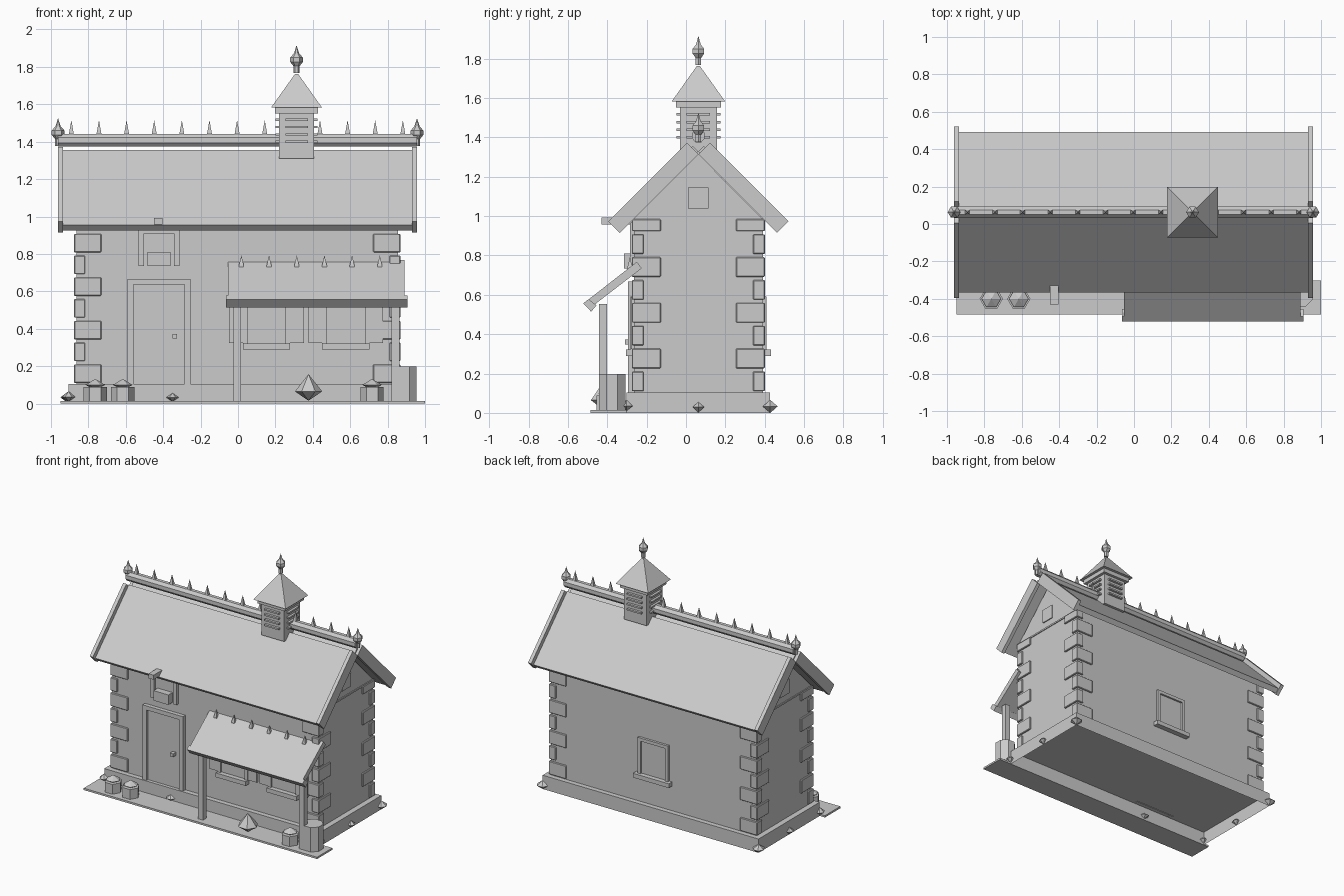
import bpy, bmesh, math
from mathutils import Matrix

cube = bpy.data.objects.get("Cube")
if cube:
    bpy.data.objects.remove(cube)

stone = bpy.data.materials.new("plain grey")
stone.use_nodes = True
GREY = (0.6, 0.6, 0.6, 1)
stone.diffuse_color = GREY
stone.node_tree.nodes["Principled BSDF"].inputs["Base Color"].default_value = GREY

CX, CY = -0.004, 0.063          # centre of the house
WX, WY = 0.86, 0.328            # half size of the walls
FRONT, BACK = CY - WY, CY + WY


def finish(name, bm):
    bmesh.ops.recalc_face_normals(bm, faces=bm.faces)
    mesh = bpy.data.meshes.new(name)
    bm.to_mesh(mesh)
    bm.free()
    obj = bpy.data.objects.new(name, mesh)
    mesh.materials.append(stone)
    bpy.context.collection.objects.link(obj)
    return obj


def box(name, x, y, z, bevel=0, open_below=False):
    """Box from (low, high) pairs."""
    bm = bmesh.new()
    size = Matrix.Diagonal((x[1] - x[0], y[1] - y[0], z[1] - z[0], 1))
    mid = Matrix.Translation((sum(x) / 2, sum(y) / 2, sum(z) / 2))
    bmesh.ops.create_cube(bm, size=1, matrix=mid @ size)
    if bevel:
        bmesh.ops.bevel(bm, geom=bm.edges[:], offset=bevel, segments=1, affect='EDGES')
    if open_below:
        lowest = min(bm.faces, key=lambda f: f.calc_center_median().z)
        bmesh.ops.delete(bm, geom=[lowest], context='FACES_ONLY')
    return finish(name, bm)


def around(c, h):
    return (c - h, c + h)


def prism(name, x, outline):
    """Side outline of (y, z) points drawn out along x."""
    bm = bmesh.new()
    face = bm.faces.new([bm.verts.new((x[0], y, z)) for y, z in outline])
    grown = bmesh.ops.extrude_face_region(bm, geom=[face])["geom"]
    bmesh.ops.translate(bm, verts=[g for g in grown if isinstance(g, bmesh.types.BMVert)],
                        vec=(x[1] - x[0], 0, 0))
    return finish(name, bm)


def lathe(name, x, y, profile, sides=6, turn=0.0):
    """Stacked rings of (radius, z) points around an upright axis."""
    bm = bmesh.new()
    rings = []
    for r, z in profile:
        rings.append([bm.verts.new((x + r * math.cos(a), y + r * math.sin(a), z))
                      for a in (turn + math.tau * i / sides for i in range(sides))])
    for low, high in zip(rings, rings[1:]):
        for i in range(sides):
            j = (i + 1) % sides
            bm.faces.new((low[i], low[j], high[j], high[i]))
    bm.faces.new(rings[0])
    bm.faces.new(rings[-1])
    bmesh.ops.remove_doubles(bm, verts=bm.verts, dist=0.0001)
    return finish(name, bm)


def spike(name, x, y, z, h):
    lathe(name, x, y, [(0.018, z - 0.008), (0.018, z + 0.004), (0, z + h)], 4, math.pi / 4)


def finial(name, x, y, z):
    lathe(name, x, y, [(0.016, z - 0.07), (0.016, z - 0.034), (0.034, z - 0.012),
                       (0.034, z + 0.012), (0.014, z + 0.034), (0, z + 0.078)], 6)


def gem(name, x, y, r, low, mid, high, sides=6):
    lathe(name, x, y, [(0, low), (r, mid), (0, high)], sides)


# Hollow plinth, walls with gables, and front paving
box("plinth", around(CX, 0.902), around(CY, 0.365), (0, 0.104), open_below=True)
box("paving", (-0.95, 1.0), (-0.485, CY - 0.365), (0, 0.014))
prism("walls", around(CX, WX), [(FRONT, 0.104), (BACK, 0.104), (BACK, 0.985),
                                (CY, 1.314), (FRONT, 0.985)])

# Corner stones alternate their long side
for sx in (-1, 1):
    for sy in (-1, 1):
        for i in range(8):
            lx, ly = (0.145, 0.06) if i % 2 == 0 else (0.058, 0.147)
            ox, oy = WX + 0.012, WY + 0.01
            xs = sorted((CX + sx * ox, CX + sx * (ox - lx)))
            ys = sorted((CY + sy * oy, CY + sy * (oy - ly)))
            low = 0.11 + 0.1163 * i
            box("corner_stone", xs, ys, (low, min(low + 0.1, 0.985)), 0.004)
    # Gable trim
    gx = CX + sx * WX
    box("gable_band", around(gx, 0.006), (FRONT, BACK), (0.978, 0.99))
    box("gable_vent", around(gx, 0.008), around(CY, 0.052), (1.04, 1.145))

# Roof: two open-topped slabs between raised end boards
for s in (-1, 1):
    def slope(points):
        return [(CY + s * d, z) for d, z in points]
    prism("roof_slab", (-0.938, 0.933), slope([(0, 1.328), (0.028, 1.356),
                                              (0.43, 0.954), (0.402, 0.926)]))
    for x in ((-0.963, -0.936), (0.929, 0.956)):
        prism("end_board", x, slope([(0, 1.315), (0.058, 1.373),
                                     (0.458, 0.973), (0.4, 0.915)]))
ring = [math.pi / 8 + math.tau * i / 8 for i in range(8)]
prism("ridge_roll", (-0.962, 0.956),
      [(CY + 0.034 * math.cos(a), 1.408 + 0.037 * math.sin(a)) for a in ring])
for i in range(13):
    x = -0.891 + 0.1477 * i
    if abs(x - 0.31) > 0.1:
        spike("ridge_spike", x, CY, 1.44, 0.075)
for x in (-0.962, 0.957):
    finial("ridge_finial", x, CY, 1.448)

# Bell turret with louvres on each side
TX = 0.313
box("turret", around(TX, 0.094), around(CY, 0.094), (1.31, 1.555))
box("turret_cornice", around(TX, 0.115), around(CY, 0.115), (1.552, 1.585))
lathe("turret_roof", TX, CY, [(0.192, 1.583), (0.012, 1.762)], 4, math.pi / 4)
for i in range(4):
    z = around(1.4 + 0.039 * i, 0.006)
    box("louvre", around(TX, 0.06), around(CY, 0.112), z)
    box("louvre", around(TX, 0.112), around(CY, 0.06), z)
finial("turret_finial", TX, CY, 1.838)

# Door with frame and knob
DX = -0.423
box("door", around(DX, 0.14), (FRONT - 0.012, FRONT), (0.1, 0.64))
for s in (-1, 1):
    box("door_jamb", around(DX + s * 0.153, 0.016), (FRONT - 0.03, FRONT), (0.1, 0.667))
box("door_lintel", around(DX, 0.14), (FRONT - 0.03, FRONT), (0.636, 0.667))
box("door_knob", around(-0.338, 0.013), (FRONT - 0.045, FRONT), (0.348, 0.373))

# Loft hatch and hoist beam
box("hatch_head", around(DX, 0.11), (FRONT - 0.02, FRONT), (0.91, 0.97))
for s in (-1, 1):
    box("hatch_jamb", around(DX + s * 0.095, 0.015), (FRONT - 0.02, FRONT), (0.735, 0.92))
box("hatch_box", around(DX, 0.062), (FRONT - 0.05, FRONT), (0.735, 0.81))
box("hoist_beam", around(-0.426, 0.022), (-0.43, FRONT), (0.958, 0.992))


# Windows: frame bars, pane set back and sill
def window(x, wall, s, shutters):
    def out(d):
        return sorted((wall, wall + s * d))
    for side in (-1, 1):
        box("window_side", around(x + side * 0.114, 0.012), out(0.018), (0.32, 0.59))
        if shutters:
            box("shutter", around(x + side * 0.163, 0.037), out(0.014), (0.325, 0.59))
    box("window_head", around(x, 0.126), out(0.018), (0.568, 0.592))
    box("window_pane", around(x, 0.104), out(0.004), (0.32, 0.57))
    box("window_sill", around(x, 0.126 if shutters else 0.15), out(0.04), (0.29, 0.322))


window(0.152, FRONT, -1, True)
window(0.576, FRONT, -1, True)
window(-0.008, BACK, 1, False)

# Porch canopy on two posts
prism("canopy", (-0.053, 0.89), [(-0.51, 0.565), (-0.25, 0.768), (-0.225, 0.735), (-0.485, 0.535)])
prism("canopy_edge", (-0.063, 0.905), [(-0.522, 0.557), (-0.495, 0.578),
                                       (-0.455, 0.547), (-0.482, 0.514)])
for x in (-0.004, 0.842):
    box("post", around(x, 0.021), (-0.442, -0.402), (0.01, 0.553))
for i in range(6):
    spike("canopy_spike", 0.018 + 0.148 * i, -0.285, 0.735, 0.058)

# Flower pots with pointed tops, and a barrel
for x in (-0.763, -0.616, 0.717):
    lathe("pot", x, -0.4, [(0.062, 0), (0.062, 0.088)])
    gem("pot_plant", x, -0.4, 0.052, 0.07, 0.1, 0.132)
lathe("barrel", 0.888, -0.375, [(0.073, 0), (0.073, 0.198)], 8, math.pi / 8)

# Pointed stones around the plinth
gem("big_stone", 0.377, -0.42, 0.073, 0.015, 0.065, 0.157)
gem("front_ground_stone", -0.35, CY - 0.365, 0.034, 0.01, 0.033, 0.056)
for s in (-1, 1):
    x = CX + s * 0.902
    gem("back_corner_stone", x, CY + 0.365, 0.044, 0, 0.033, 0.066)
    gem("side_ground_stone", x, CY, 0.034, 0.002, 0.03, 0.055)
    gem("front_corner_stone", x, CY - 0.365, 0.036, 0.01, 0.035, 0.066)
